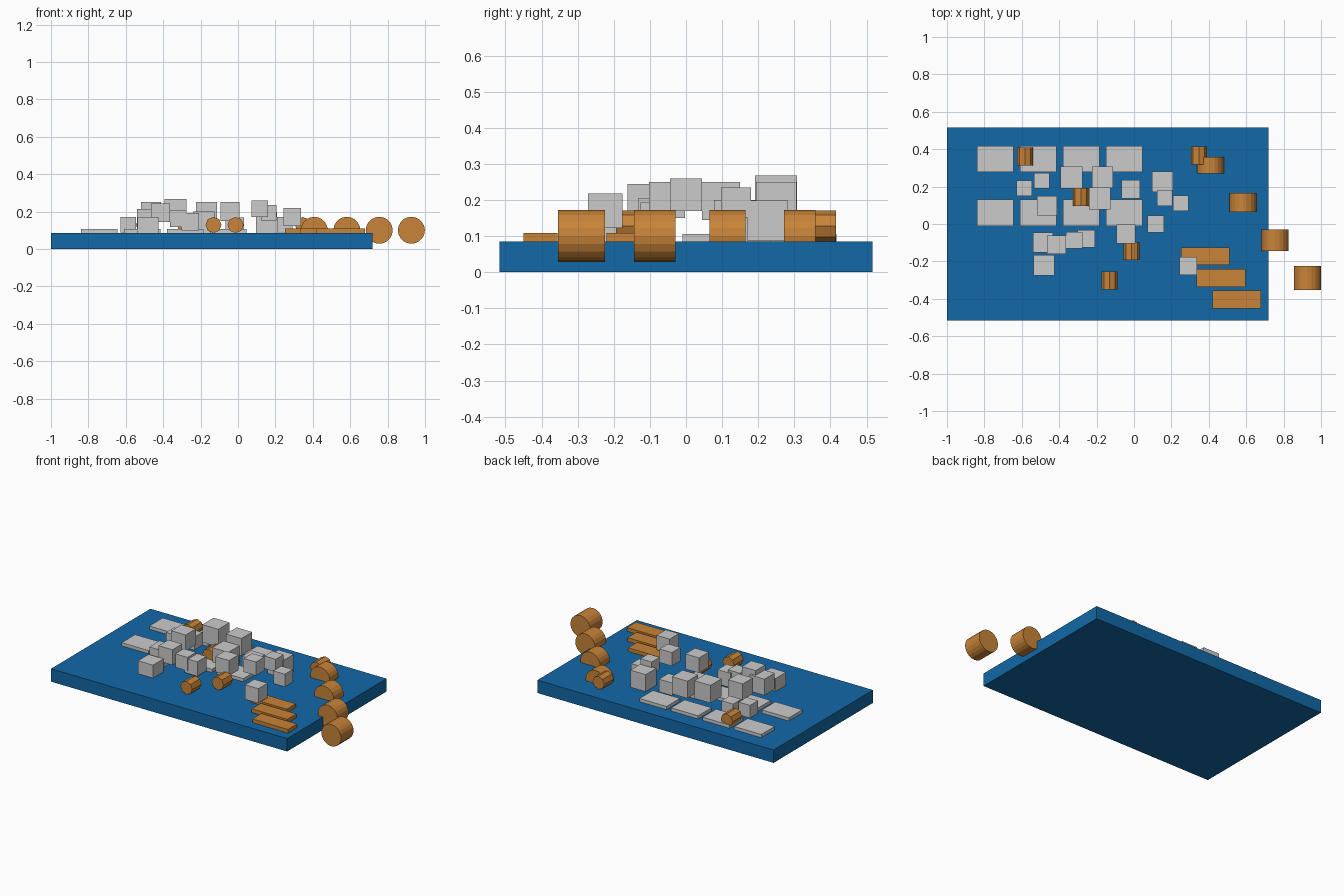
import bpy, bmesh, math
from mathutils import Matrix


def material(name, color):
    m = bpy.data.materials.new(name)
    m.diffuse_color = color
    return m


BLUE = material("blue", (0.006, 0.14, 0.39, 1))
ORANGE = material("orange", (0.58, 0.23, 0.04, 1))


def finish(name, bm, mat):
    me = bpy.data.meshes.new(name)
    bm.to_mesh(me)
    bm.free()
    ob = bpy.data.objects.new(name, me)
    bpy.context.collection.objects.link(ob)
    if mat:
        me.materials.append(mat)
    return ob


def box(name, center, size, mat=None):
    bm = bmesh.new()
    bmesh.ops.create_cube(bm, size=1, matrix=Matrix.Translation(center) @ Matrix.Diagonal((*size, 1)))
    return finish(name, bm, mat)


def roller(name, center, radius, length, sides):
    # cylinder lying along y
    bm = bmesh.new()
    bmesh.ops.create_cone(bm, cap_ends=True, segments=sides, radius1=radius, radius2=radius,
                          depth=length,
                          matrix=Matrix.Translation(center) @ Matrix.Rotation(math.pi / 2, 4, 'X'))
    return finish(name, bm, ORANGE)


# base board
box("base", (-0.14, 0, 0.0425), (1.72, 1.034, 0.085), BLUE)

# two rows of flat slabs
for row, y in enumerate((0.06, 0.347)):
    for col in range(4):
        box(f"slab_{row}_{col}", (-0.742 + 0.23 * col, y, 0.095), (0.197, 0.14, 0.022))

# scattered blocks: x, y, top height, edge length
blocks = [
    (-0.587, 0.190, 0.170, 0.083), (-0.493, 0.231, 0.170, 0.085),
    (-0.335, 0.249, 0.268, 0.117), (-0.168, 0.250, 0.250, 0.113),
    (-0.183, 0.136, 0.200, 0.117), (-0.017, 0.186, 0.168, 0.098),
    (0.152, 0.226, 0.198, 0.112), (0.165, 0.139, 0.235, 0.083),
    (0.250, 0.112, 0.170, 0.083), (0.117, 0.000, 0.259, 0.089),
    (-0.043, -0.053, 0.250, 0.100), (-0.465, 0.097, 0.250, 0.105),
    (-0.486, -0.099, 0.213, 0.107), (-0.415, -0.111, 0.244, 0.101),
    (-0.481, -0.221, 0.170, 0.110), (-0.320, -0.087, 0.206, 0.089),
    (-0.255, -0.079, 0.193, 0.095), (0.290, -0.224, 0.218, 0.096),
]
for i, (x, y, top, s) in enumerate(blocks):
    box(f"block_{i}", (x, y, top - s / 2), (s, s, s))

# wooden planks, stepped along the front right
for i in range(3):
    box(f"plank_{i}", (0.38 + 0.085 * i, -0.173 - 0.115 * i, 0.096), (0.26, 0.095, 0.026), ORANGE)

# row of large rollers, growing longer towards the front: x, y, length
for i, (x, y, l) in enumerate([(0.408, 0.315, 0.088), (0.582, 0.115, 0.100),
                               (0.755, -0.087, 0.115), (0.927, -0.289, 0.130)]):
    roller(f"large_roller_{i}", (x, y, 0.1), 0.072, l, 20)

# small eight-sided rollers
for i, (x, y) in enumerate([(-0.583, 0.36), (0.347, 0.367), (-0.284, 0.145),
                            (-0.013, -0.145), (-0.131, -0.302)]):
    roller(f"small_roller_{i}", (x, y, 0.128), 0.043, 0.097, 8)
